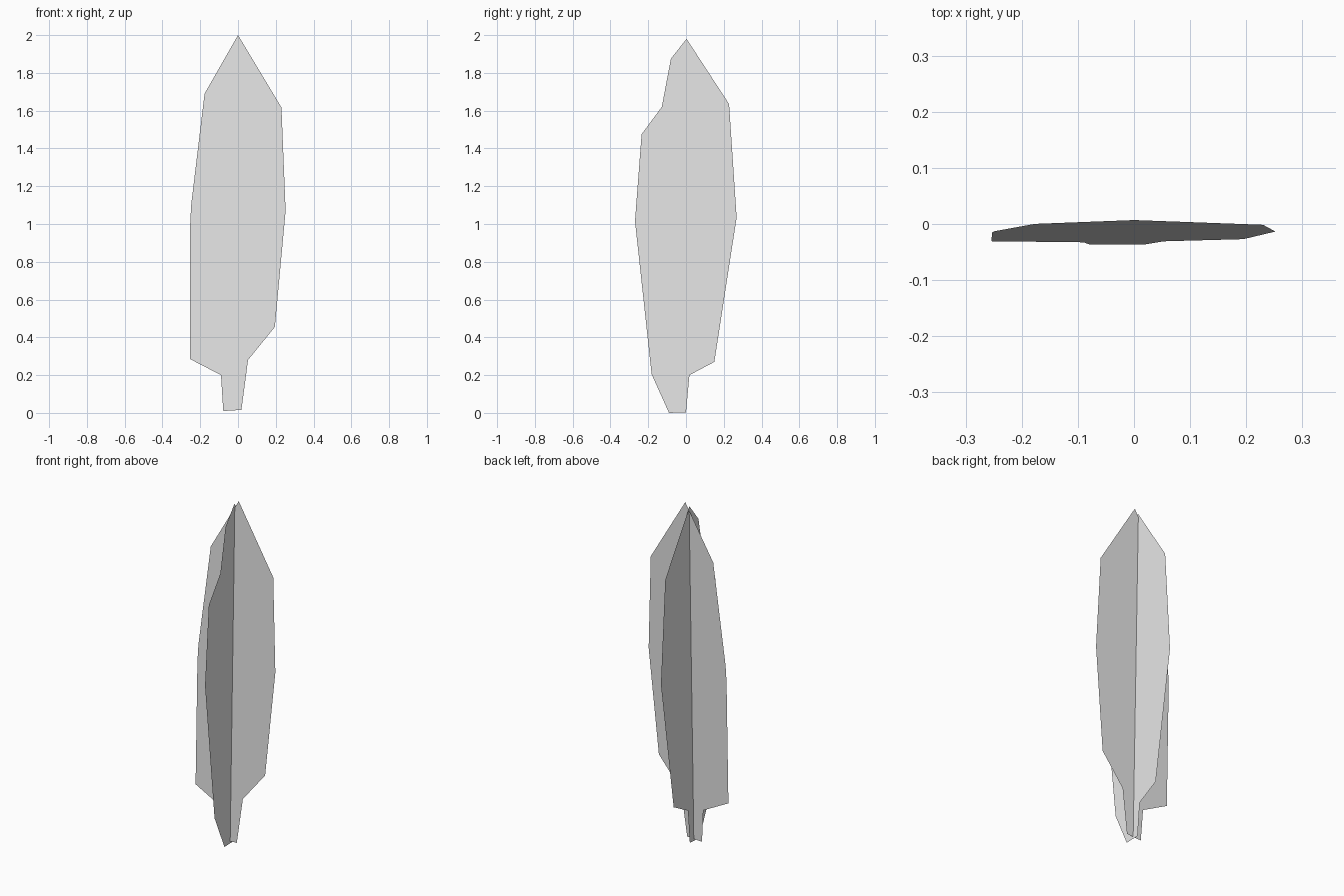
import bpy
import bmesh

cube = bpy.data.objects.get("Cube")
if cube:
    bpy.data.objects.remove(cube, do_unlink=True)

GREY = (0.8, 0.8, 0.8, 1.0)
mat = bpy.data.materials.new("plain grey")
mat.use_nodes = True
mat.diffuse_color = GREY
bsdf = next(n for n in mat.node_tree.nodes if n.type == 'BSDF_PRINCIPLED')
bsdf.inputs["Base Color"].default_value = GREY


def leaf_card(name, outline, place):
    """Flat single-face card from an outline of (across, height) points."""
    bm = bmesh.new()
    bm.faces.new([bm.verts.new(place(a, h)) for a, h in outline])
    mesh = bpy.data.meshes.new(name)
    bm.to_mesh(mesh)
    bm.free()
    mesh.materials.append(mat)
    obj = bpy.data.objects.new(name, mesh)
    bpy.context.collection.objects.link(obj)
    return obj


# Wide card facing the front, leaning back slightly towards the tip
front_outline = [
    (0, 2), (-.177, 1.69), (-.248, 1.1), (-.253, 1.0), (-.254, .285),
    (-.09, .2), (-.078, .01), (.018, .016), (.053, .28),
    (.195, .455), (.252, 1.07), (.23, 1.617),
]
leaf_card("front_leaf_card", front_outline,
          lambda a, h: (a, -.037 + .022 * h, h))

# Upright card crossing it from front to back
side_outline = [
    (.003, 1.98), (-.08, 1.875), (-.128, 1.62), (-.235, 1.475),
    (-.27, 1.015), (-.182, .205), (-.09, 0), (0, .003),
    (.018, .2), (.15, .27), (.268, 1.035), (.228, 1.635),
]
leaf_card("side_leaf_card", side_outline, lambda a, h: (-.025, a, h))
